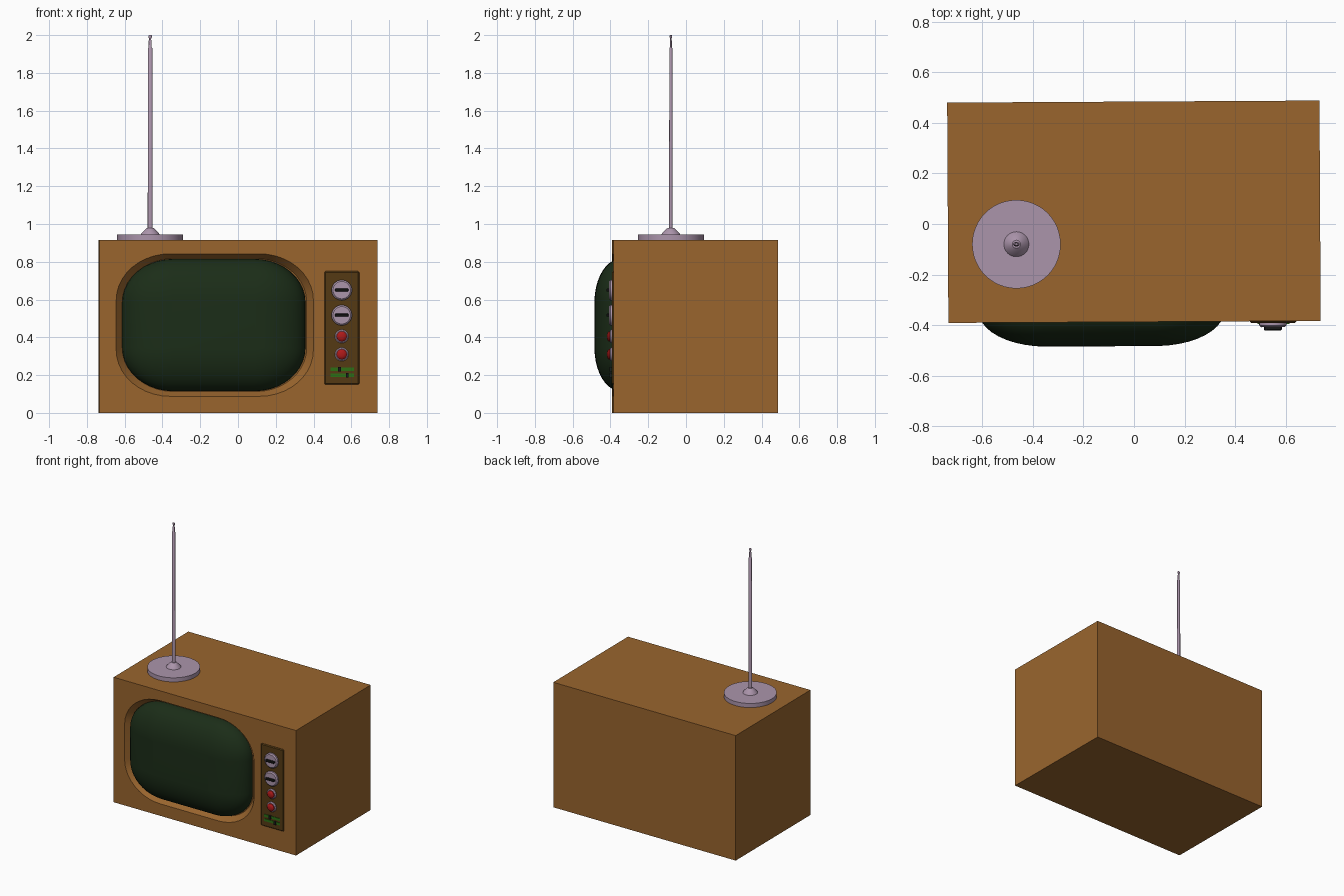
import bpy, bmesh, math
from mathutils import Vector

if "Cube" in bpy.data.objects:
    bpy.data.objects.remove(bpy.data.objects["Cube"])

TURN = 0.0055          # the cabinet sits very slightly turned
FRONT = -0.387         # front face of the cabinet


def material(name, rgb):
    m = bpy.data.materials.new(name)
    m.diffuse_color = (*rgb, 1)
    m.use_nodes = True
    m.node_tree.nodes["Principled BSDF"].inputs["Base Color"].default_value = m.diffuse_color
    return m


WOOD = material("wood", (0.32, 0.13, 0.027))
PANEL = material("panel_brown", (0.09, 0.042, 0.007))
GLASS = material("dark_glass", (0.011, 0.026, 0.009))
METAL = material("metal", (0.41, 0.30, 0.41))
RED = material("red", (0.42, 0.01, 0.01))
GREEN = material("green", (0.025, 0.16, 0.007))
BLACK = material("black", (0.01, 0.01, 0.01))


def finish(bm, name, mat, turn=True, smooth=True):
    bmesh.ops.remove_doubles(bm, verts=bm.verts, dist=1e-5)
    bmesh.ops.recalc_face_normals(bm, faces=bm.faces)
    me = bpy.data.meshes.new(name)
    bm.to_mesh(me)
    bm.free()
    ob = bpy.data.objects.new(name, me)
    bpy.context.collection.objects.link(ob)
    me.materials.append(mat)
    if turn:
        ob.rotation_euler.z = TURN
    if smooth:
        bpy.ops.object.select_all(action='DESELECT')
        ob.select_set(True)
        bpy.context.view_layer.objects.active = ob
        bpy.ops.object.shade_smooth_by_angle(angle=math.radians(35))
    return ob


def box(name, mat, lo, hi, bevel=0):
    bm = bmesh.new()
    bmesh.ops.create_cube(bm, size=1)
    lo, hi = Vector(lo), Vector(hi)
    for v in bm.verts:
        v.co = (lo + hi) / 2 + v.co * (hi - lo)
    if bevel:
        bmesh.ops.bevel(bm, geom=bm.edges[:], offset=bevel, segments=1, affect='EDGES')
    return finish(bm, name, mat, smooth=False)


def ring(hw, hh, rx, rz, n=10):
    """Outline of a rectangle with elliptical corners."""
    pts = []
    for k, (sx, sz) in enumerate([(1, 1), (-1, 1), (-1, -1), (1, -1)]):
        for i in range(n + 1):
            a = math.pi / 2 * (k + i / n)
            pts.append((sx * (hw - rx) + rx * math.cos(a), sz * (hh - rz) + rz * math.sin(a)))
    return pts


def loft(name, mat, rings, place, turn=True):
    """Skin a stack of (outline, height) pairs and cap both ends."""
    bm = bmesh.new()
    rows = [[bm.verts.new(place(u, v, h)) for u, v in pts] for pts, h in rings]
    n = len(rows[0])
    for a, b in zip(rows, rows[1:]):
        for i in range(n):
            j = (i + 1) % n
            bm.faces.new((a[i], a[j], b[j], b[i]))
    bm.faces.new(rows[0])
    bm.faces.new(rows[-1])
    return finish(bm, name, mat, turn)


def facing(cx, cz):
    """Place an outline on the cabinet front, height pointing out to -y."""
    return lambda u, v, h: (cx + u, FRONT - h, cz + v)


def lathe(name, mat, profile, place, turn=True, sy=1, n=8):
    return loft(name, mat, [([(u, v * sy) for u, v in ring(r, r, r, r, n)], h)
                            for r, h in profile], place, turn)


# cabinet with a sloped screen recess
cabinet = box("cabinet", WOOD, (-0.736, FRONT, 0), (0.736, 0.484, 0.915))
cutter = loft("recess_cutter", WOOD,
              [(ring(0.53, 0.383, 0.29, 0.25), 0.01),
               (ring(0.487, 0.352, 0.27, 0.23), -0.045)], facing(-0.125, 0.465))
mod = cabinet.modifiers.new("recess", 'BOOLEAN')
mod.operation, mod.solver, mod.object = 'DIFFERENCE', 'EXACT', cutter
bpy.ops.object.select_all(action='DESELECT')
cabinet.select_set(True)
bpy.context.view_layer.objects.active = cabinet
bpy.ops.object.modifier_apply(modifier="recess")
bpy.data.objects.remove(cutter)

# bulging glass screen
dome = []
for i in range(11):
    t = math.pi / 2 * i / 10 * 0.98
    c = math.cos(t)
    dome.append((ring(0.215 + 0.27 * c, 0.12 + 0.23 * c, 0.27 * c, 0.23 * c), 0.138 * math.sin(t) - 0.042))
loft("screen", GLASS, [(dome[0][0], -0.05)] + dome, facing(-0.13, 0.465))

# control panel
PX = 0.547
box("control_panel", PANEL, (0.455, FRONT - 0.007, 0.15), (0.64, FRONT + 0.01, 0.75), 0.006)
for i, z in enumerate((0.65, 0.517)):
    lathe(f"dial_{i + 1}", METAL, [(0.054, 0), (0.054, 0.017), (0.046, 0.024), (0.043, 0.024)], facing(PX, z))
    box(f"dial_grip_{i + 1}", BLACK, (PX - 0.035, FRONT - 0.037, z - 0.008),
        (PX + 0.035, FRONT - 0.02, z + 0.008), 0.003)
for i, z in enumerate((0.405, 0.31)):
    lathe(f"button_ring_{i + 1}", METAL, [(0.036, 0), (0.036, 0.013), (0.03, 0.018)], facing(PX, z))
    lathe(f"button_{i + 1}", RED, [(0.027, 0.01), (0.027, 0.024), (0.021, 0.031), (0.01, 0.034)], facing(PX, z))
for i, (z, x) in enumerate(((0.232, 0.535), (0.2, 0.577))):
    box(f"slider_track_{i + 1}", GREEN, (0.487, FRONT - 0.011, z - 0.009), (0.613, FRONT, z + 0.009))
    box(f"slider_handle_{i + 1}", BLACK, (x - 0.007, FRONT - 0.02, z - 0.012), (x + 0.007, FRONT, z + 0.012))

# antenna
upright = lambda u, v, h: (-0.465 + u, -0.08 + v, h)
lathe("antenna_base", METAL, [(0.175, 0.913), (0.175, 0.945)], upright, False, n=12)
lathe("antenna_socket", METAL, [(0.05, 0.944), (0.046, 0.952), (0.022, 0.975), (0.016, 0.98)], upright, False)
lathe("antenna_rod", METAL, [(0.013, 0.97), (0.012, 1.93), (0.008, 1.935), (0.008, 1.97), (0.005, 1.975),
                             (0.005, 1.982), (0.009, 1.987), (0.009, 1.997), (0.006, 2.0)],
      upright, False, sy=0.7, n=4)
